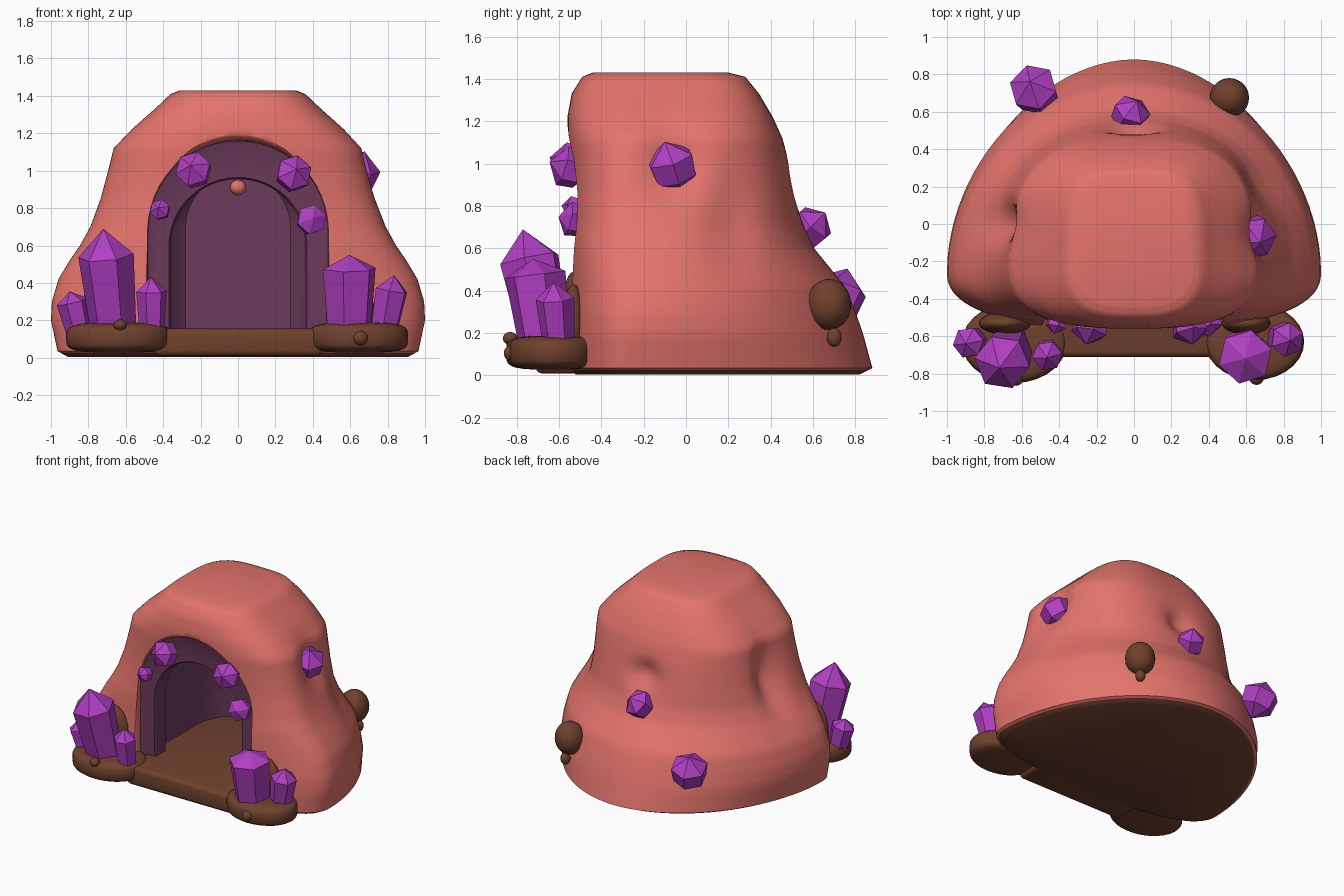
import bpy, bmesh, math
from mathutils import Vector

if "Cube" in bpy.data.objects:
    bpy.data.objects.remove(bpy.data.objects["Cube"])


def material(name, rgb):
    m = bpy.data.materials.new(name)
    m.diffuse_color = (*[(c / 255) ** 2.2 for c in rgb], 1)
    m.use_nodes = True
    m.node_tree.nodes["Principled BSDF"].inputs["Base Color"].default_value = m.diffuse_color
    return m


ROCK = material("coral rock", (227, 115, 107))
BROWN = material("brown earth", (111, 67, 49))
PLUM = material("plum cave lining", (108, 61, 92))
VIOLET = material("violet crystal", (175, 65, 193))


def finish(name, bm, mats, smooth=None):
    bmesh.ops.recalc_face_normals(bm, faces=bm.faces[:])
    me = bpy.data.meshes.new(name)
    bm.to_mesh(me)
    bm.free()
    ob = bpy.data.objects.new(name, me)
    bpy.context.collection.objects.link(ob)
    for m in mats:
        me.materials.append(m)
    if smooth:
        smooth_by_angle(ob, smooth)
    return ob


def select(ob):
    bpy.ops.object.select_all(action='DESELECT')
    ob.select_set(True)
    bpy.context.view_layer.objects.active = ob


def smooth_by_angle(ob, deg):
    select(ob)
    bpy.ops.object.shade_smooth_by_angle(angle=math.radians(deg))


def loft(rings, mat_of=lambda i: 0, cap_mats=(0, 0)):
    """Closed solid through a list of equal-length point rings."""
    bm = bmesh.new()
    vs = [[bm.verts.new(p) for p in r] for r in rings]
    n = len(rings[0])
    for i in range(len(vs) - 1):
        for j in range(n):
            k = (j + 1) % n
            f = bm.faces.new((vs[i][j], vs[i][k], vs[i + 1][k], vs[i + 1][j]))
            f.material_index = mat_of(i)
    bm.faces.new(vs[0]).material_index = cap_mats[0]
    bm.faces.new(vs[-1]).material_index = cap_mats[1]
    return bm


# --- rock shell: rows of z, half width, back y, front y, roundness of back, of front
LEVELS = [(0.005, .91, .82, -.52, 1.9, 2.4), (.035, .965, .88, -.57, 1.9, 2.4), (.2, 1.0, .835, -.57, 1.9, 2.4),
          (.30, .995, .80, -.57, 1.9, 2.4), (.42, .96, .75, -.565, 1.95, 2.4), (.52, .90, .67, -.56, 2.0, 2.6),
          (.6, .845, .605, -.555, 2.1, 2.8), (.7, .79, .56, -.55, 2.2, 2.8), (.85, .735, .525, -.545, 2.4, 2.8),
          (1.0, .695, .49, -.55, 2.6, 2.8), (1.12, .665, .455, -.56, 2.8, 2.8), (1.22, .57, .41, -.56, 3.0, 2.8),
          (1.33, .445, .345, -.54, 3.4, 2.8), (1.41, .36, .28, -.49, 3.6, 3), (1.43, .31, .20, -.44, 3.6, 3)]
# dents: centre, push, spread
DENTS = [((-.70, .0, .85), (.10, 0, 0), (.3, .10, .24)),
         ((.68, -.05, 1.0), (-.075, 0, 0), (.3, .13, .17)),
         ((.72, .22, .75), (-.04, 0, 0), (.3, .12, .25)),
         ((0, .52, .88), (0, -.075, 0), (.11, .3, .09))]


def level(z):
    for a, b in zip(LEVELS, LEVELS[1:]):
        if z <= b[0]:
            t = (z - a[0]) / (b[0] - a[0])
            return [p + (q - p) * t for p, q in zip(a, b)]
    return LEVELS[-1]


def shell_ring(z):
    _, w, yb, yf, nb, nf = level(z)
    yc = -.27 + .1 * z / 1.43
    ring = []
    for j in range(96):
        a = 2 * math.pi * j / 96
        c, s = math.cos(a), math.sin(a)
        n = nb if s > 0 else nf
        r = (abs(c) ** n + abs(s) ** n) ** (-1 / n)
        p = Vector((w * r * c, yc + (yb - yc if s > 0 else yc - yf) * r * s, z))
        for cen, push, sp in DENTS:
            d = sum(((p[i] - cen[i]) / sp[i]) ** 2 for i in range(3))
            p += Vector(push) * math.exp(-d)
        ring.append(p)
    return ring


zs = sorted({round(a[0] + (b[0] - a[0]) * k / 3, 4) for a, b in zip(LEVELS, LEVELS[1:]) for k in range(4)})
shell = finish("rock_shell", loft([shell_ring(z) for z in zs],
                                  lambda i: 1 if zs[i + 1] < .03 else 0, (1, 0)), [ROCK, BROWN, PLUM])


# --- cave hollow with arch frame: rows of y, half width, arch top
def arch(y, w, top):
    spring = max(top - w, .15)
    pts = [(-w, y, .1), (-w, y, .12)]
    for k in range(25):
        a = math.pi * (1 - k / 24)
        pts.append((w * math.cos(a), y, spring + (top - spring) * math.sin(a)))
    return pts + [(w, y, .12), (w, y, .1)]


HOLLOW = [(-.9, .55, 1.23), (-.575, .535, 1.215), (-.555, .505, 1.185), (-.53, .485, 1.165),
          (-.49, .48, 1.16), (-.485, .47, 1.15), (-.48, .37, .965), (-.465, .36, .955), (-.36, .36, .955),
          (-.35, .46, 1.08), (.0, .46, 1.10), (.2, .42, 1.06), (.32, .36, 1.02), (.385, .28, .98)]
cutter = finish("hollow_cutter", loft([arch(*h) for h in HOLLOW],
                                      lambda i: 0 if i < 4 else 2, (0, 2)), [ROCK, BROWN, PLUM])
cutter.hide_render = True
mod = shell.modifiers.new("hollow", 'BOOLEAN')
mod.operation, mod.solver, mod.object = 'DIFFERENCE', 'EXACT', cutter
select(shell)
bpy.ops.object.modifier_apply(modifier=mod.name)
bpy.data.objects.remove(cutter)
smooth_by_angle(shell, 38)


# --- earth parts
def slab(name, x0, x1, y0, y1, z0, z1, bev):
    bm = bmesh.new()
    bmesh.ops.create_cube(bm, size=1)
    for v in bm.verts:
        v.co = (x1 if v.co.x > 0 else x0, y1 if v.co.y > 0 else y0, z1 if v.co.z > 0 else z0)
    bmesh.ops.bevel(bm, geom=bm.edges[:], offset=bev, segments=3, affect='EDGES', profile=.5)
    finish(name, bm, [BROWN], 50)


def blob(name, c, r, power=1.0, mat=BROWN):
    """Ellipsoid; power below 1 flattens its top and bottom."""
    bm = bmesh.new()
    bmesh.ops.create_uvsphere(bm, u_segments=28, v_segments=14, radius=1)
    for v in bm.verts:
        h = math.hypot(v.co.x, v.co.y)
        k = h ** (power - 1) if h > 1e-4 else 0
        z = math.copysign(abs(v.co.z) ** power, v.co.z)
        v.co = (c[0] + r[0] * v.co.x * k, c[1] + r[1] * v.co.y * k, c[2] + r[2] * z)
    finish(name, bm, [mat], 60)


slab("cave_floor", -.45, .45, -.71, .42, .01, .155, .03)
blob("left_mound", (-.64, -.635, .108), (.28, .215, .08), .5)
blob("right_mound", (.645, -.63, .108), (.265, .205, .08), .5)
blob("left_mound_backing", (-.69, -.53, .27), (.14, .06, .22))
blob("right_mound_backing", (.60, -.53, .24), (.13, .06, .19))
blob("left_pebble", (-.63, -.83, .175), (.035, .035, .03))
blob("right_pebble", (.655, -.82, .105), (.04, .04, .04))
blob("back_boulder", (.51, .675, .335), (.105, .105, .12))
blob("back_pebble", (.53, .70, .18), (.035, .035, .045))
blob("inner_rock_bump", (0, .385, .91), (.042, .04, .04), 1, ROCK)


# --- crystals: six-sided prisms with a pointed tip
def crystal(name, base, tip, r, shoulder=.74, foot=.82, pointed=False, spin=.3):
    base, tip = Vector(base), Vector(tip)
    q = (tip - base).to_track_quat('Z', 'Y')
    length = (tip - base).length
    rings = [(.28 if pointed else 0, r * foot), (shoulder, r)]
    bm = bmesh.new()
    vs = []
    for t, rad in rings:
        vs.append([bm.verts.new(base + q @ Vector((rad * math.cos(spin + k * math.pi / 3),
                                                   rad * math.sin(spin + k * math.pi / 3), t * length)))
                   for k in range(6)])
    top = bm.verts.new(tip)
    bottom = bm.verts.new(base)
    for k in range(6):
        n = (k + 1) % 6
        bm.faces.new((vs[0][k], vs[0][n], vs[1][n], vs[1][k]))
        bm.faces.new((vs[1][k], vs[1][n], top))
        bm.faces.new((vs[0][n], vs[0][k], bottom))
    finish(name, bm, [VIOLET])


crystal("left_tall_crystal", (-.665, -.655, .14), (-.72, -.77, .69), .15)
crystal("left_outer_crystal", (-.85, -.62, .14), (-.90, -.64, .355), .085)
crystal("left_inner_crystal", (-.46, -.68, .14), (-.465, -.715, .43), .082)
crystal("right_tall_crystal", (.595, -.67, .14), (.595, -.72, .55), .147, .82)
crystal("right_outer_crystal", (.78, -.60, .14), (.835, -.625, .44), .092)


# --- gems: short double-pointed crystals set into the rock
def gem(name, c, d, half, r):
    c, d = Vector(c), Vector(d).normalized() * half
    crystal(name, c - d, c + d, r, .68, .9, True)


gem("arch_gem_left_high", (-.235, -.55, 1.0), (-.2, -1, .3), .10, .097)
gem("arch_gem_right_high", (.295, -.55, .98), (.2, -1, .3), .10, .097)
gem("arch_gem_right_low", (.39, -.53, .735), (.2, -1, .2), .075, .082)
gem("arch_gem_left_low", (-.415, -.53, .79), (-.2, -1, .2), .06, .055)
gem("side_gem", (.635, -.065, .985), (.35, -.3, 1), .13, .118)
gem("back_gem", (-.02, .585, .695), (.3, .6, .6), .11, .10)
gem("back_left_gem", (-.53, .715, .37), (-.2, .35, 1), .145, .13)
